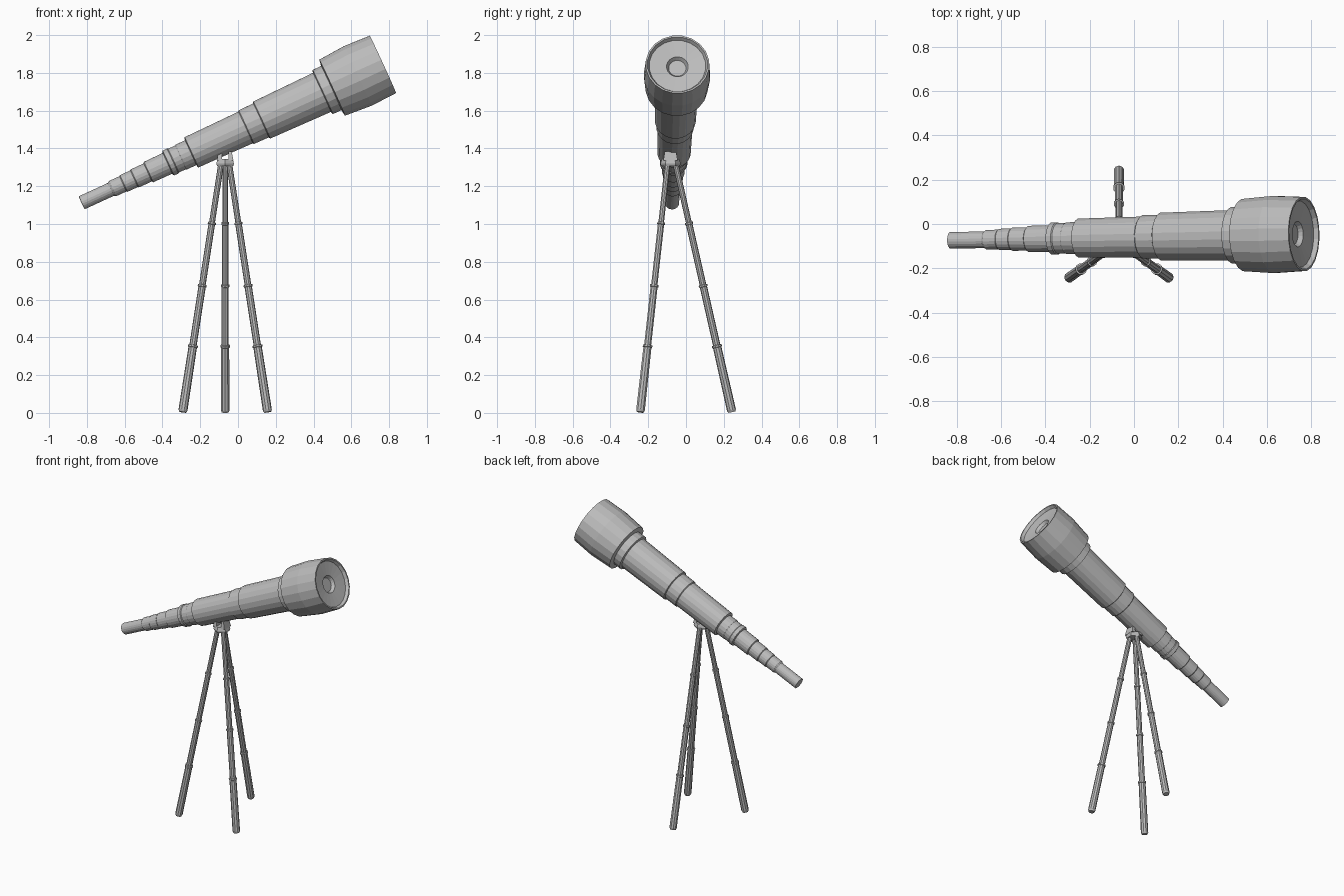
import bpy, bmesh, math
from mathutils import Vector, Matrix

if "Cube" in bpy.data.objects:
    bpy.data.objects.remove(bpy.data.objects["Cube"], do_unlink=True)

grey = bpy.data.materials.new("plain grey")
grey.use_nodes = True
GREY_COLOUR = (0.5, 0.5, 0.5, 1)
grey.diffuse_color = GREY_COLOUR
grey.node_tree.nodes["Principled BSDF"].inputs["Base Color"].default_value = GREY_COLOUR


def finish(name, bm):
    bmesh.ops.recalc_face_normals(bm, faces=bm.faces)
    mesh = bpy.data.meshes.new(name)
    bm.to_mesh(mesh)
    bm.free()
    mesh.materials.append(grey)
    obj = bpy.data.objects.new(name, mesh)
    bpy.context.collection.objects.link(obj)
    return obj


def lathe(name, profile, start, end, sides):
    """Closed solid turned around the line from start to end; profile is (distance, radius)."""
    start, end = Vector(start), Vector(end)
    turn = (end - start).to_track_quat("Z", "Y").to_matrix().to_4x4()
    place = Matrix.Translation(start) @ turn
    bm = bmesh.new()
    rings = []
    for dist, radius in profile:
        ring = []
        for i in range(sides):
            a = math.tau * (i + 0.5) / sides
            ring.append(bm.verts.new(place @ Vector((radius * math.cos(a), radius * math.sin(a), dist))))
        rings.append(ring)
    for low, high in zip(rings, rings[1:]):
        for i in range(sides):
            j = (i + 1) % sides
            bm.faces.new((low[i], low[j], high[j], high[i]))
    bm.faces.new(rings[0])
    bm.faces.new(rings[-1])
    return finish(name, bm)


# Telescope: stepped draw tubes, main barrel, flared hood and dished front
eye_end = Vector((-0.828, -0.074, 1.112))
hood_end = Vector((0.767, -0.045, 1.845))
length = (hood_end - eye_end).length

draw_tubes = [(0, .038), (.17, .038), (.18, .045), (.24, .045), (.245, .049),
              (.305, .049), (.31, .053), (.385, .053), (.39, .060), (.50, .061),
              (.505, .073), (.53, .074), (.535, .070), (.575, .070), (.58, .073), (.635, .073)]
barrel = [(.64, .089), (.80, .091), (.955, .093), (.96, .099), (1.045, .100),
          (1.05, .109), (1.40, .115), (1.405, .130), (1.455, .130)]
hood = [(1.46, .165), (1.61, .176), (length, .169)]
dish = [(length, .160), (length - .02, .150), (length - .03, .058), (length - .05, .046)]
lathe("telescope_tube", draw_tubes + barrel + hood + dish, eye_end, hood_end, 20)

# Tripod head: tapered hexagonal block with two cheeks that carry the tube
head_x, head_y = -0.068, -0.082
lathe("tripod_head", [(0, .050), (.012, .054), (.035, .046)],
      (head_x, head_y, 1.308), (head_x, head_y, 1.4), 6)


def cheek(name, side):
    bm = bmesh.new()
    bmesh.ops.create_cube(bm, size=1)
    for v in bm.verts:
        top = v.co.z > 0
        inner = v.co.x * side < 0
        reach = .018 if inner else (.034 if top else .044)
        depth = .030 if top else .038
        v.co = Vector((head_x + side * reach,
                       head_y + math.copysign(depth, v.co.y),
                       1.385 if top else 1.335))
    return finish(name, bm)


cheek("left_cheek", 1)
cheek("right_cheek", -1)

# Legs: telescoping sections that thin upward, with a collar at each joint
joints = [0.35, 0.67, 1.0]
widths = [.0225, .0195, .0175, .0155]
feet = {"front_left_leg": (.225, -.16), "front_right_leg": (-.225, -.16), "back_leg": (0, .325)}
for name, (dx, dy) in feet.items():
    out = Vector((dx, dy, 0)).normalized() * .026
    foot = Vector((head_x + dx, head_y + dy, .004))
    top = Vector((head_x, head_y, 1.32)) + out
    span = (top - foot).length
    stretch = span / (top.z - foot.z)
    profile = [(0, .019), (.012, .024)]
    for z, below, above in zip(joints, widths, widths[1:]):
        d = z * stretch
        collar = below + .004
        profile += [(d - .008, below), (d - .006, collar), (d + .004, collar), (d + .006, above)]
    profile.append((span, widths[-1]))
    lathe(name, profile, foot, top, 10)
